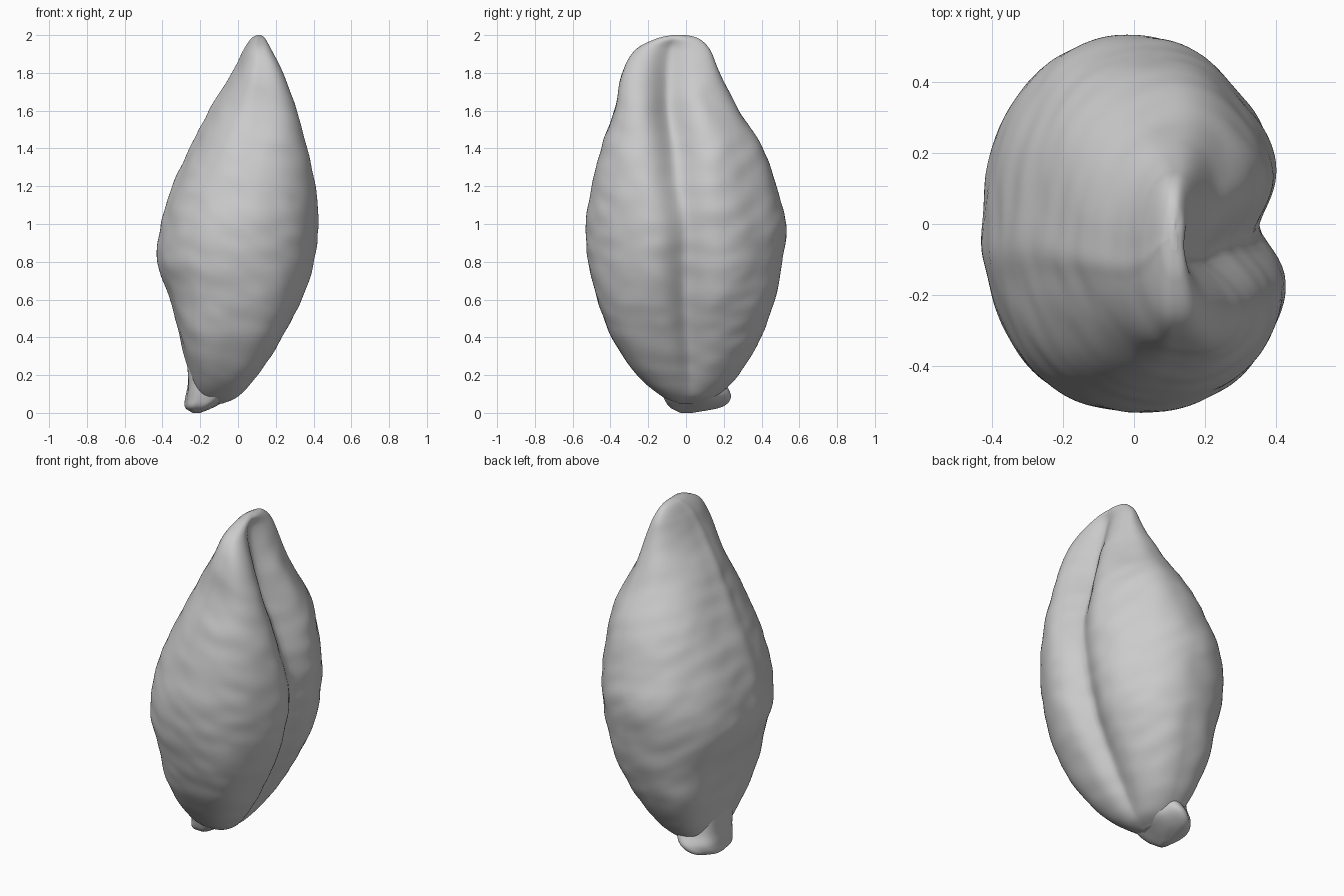
import bpy
import bmesh
import math
from mathutils import Vector, noise

default = bpy.data.objects.get("Cube")
if default:
    bpy.data.objects.remove(default, do_unlink=True)

# One matte grey for the whole seed
grey = bpy.data.materials.new("seed grey")
grey.use_nodes = True
colour = (0.6, 0.6, 0.6, 1)
grey.diffuse_color = colour
shader = grey.node_tree.nodes["Principled BSDF"]
shader.inputs["Base Color"].default_value = colour
shader.inputs["Roughness"].default_value = 0.8


def spline(rows, t):
    """Smooth interpolation through the rows, t from 0 to 1."""
    last = len(rows) - 1
    s = t * last
    i = min(int(s), last - 1)
    f = s - i
    a, b, c, d = (rows[min(max(i + k, 0), last)] for k in (-1, 0, 1, 2))
    return [0.5 * (2 * q + (r - p) * f + (2 * p - 5 * q + 4 * r - u) * f ** 2
                   + (3 * q - p - 3 * r + u) * f ** 3)
            for p, q, r, u in zip(a, b, c, d)]


def power(v, e):
    return math.copysign(abs(v) ** e, v)


def loft(name, rows, shape, rings, sides):
    """Skin rings given as z, x min, x max, y min, y max."""
    bm = bmesh.new()
    loops = []
    for i in range(rings + 1):
        row = spline(rows, i / rings)
        z, x0, x1, y0, y1 = row[:5]
        mid = Vector(((x0 + x1) / 2, (y0 + y1) / 2, z))
        loop = []
        for j in range(sides):
            a = math.tau * j / sides
            # The creased side grows squarer towards the tip
            squarer = 0.17 * min(1, max(0, z - 0.9)) if math.cos(a) > 0 else 0
            e = 0.93 - squarer
            p = mid + Vector((power(math.cos(a), e) * (x1 - x0) / 2,
                              power(math.sin(a), e) * (y1 - y0) / 2, 0))
            loop.append(bm.verts.new(shape(p, mid, a, row)))
        loops.append(loop)
    for low, high in zip(loops, loops[1:]):
        for j in range(sides):
            k = (j + 1) % sides
            bm.faces.new((low[j], low[k], high[k], high[j]))
    bm.faces.new(loops[0][::-1])
    bm.faces.new(loops[-1])
    mesh = bpy.data.meshes.new(name)
    bm.to_mesh(mesh)
    bm.free()
    mesh.materials.append(grey)
    obj = bpy.data.objects.new(name, mesh)
    bpy.context.collection.objects.link(obj)
    for other in bpy.context.selected_objects:
        other.select_set(False)
    obj.select_set(True)
    bpy.context.view_layer.objects.active = obj
    bpy.ops.object.shade_smooth_by_angle(angle=math.radians(60))


def wrinkle(p):
    """Fine cross wrinkles over broader dents."""
    fine = noise.noise(Vector((p.x * 7, p.y * 7, p.z * 11 + p.x * 4)))
    broad = noise.noise(Vector((p.x * 4, p.y * 4, p.z * 3)) + Vector((7, 3, 1)))
    return 0.006 * fine + 0.006 * broad


def bell(d, width):
    return math.exp(-(d / width) ** 2)


# Fullness of each quarter of the husk, from the +x +y quarter round:
# near the base, at the middle and near the tip
quarters = [
    (0, -0.045, -0.03),
    (0.045, 0.012, -0.005),
    (0.035, 0.005, -0.015),
    (0.035, 0, 0.03),
]


def fullness(a, z):
    low, middle, high = quarters[int(a / math.tau * 4) % 4]
    amount = (low * bell(z - 0.42, 0.28) + middle * bell(z - 1.05, 0.4)
              + high * bell(z - 1.65, 0.3))
    return amount * math.sin(2 * a) ** 2


def seed_shape(p, mid, a, row):
    crease_y, depth, width = row[5:]
    size = min(1, max(0, (row[4] - row[3]) / 0.8))
    out = (p - mid).normalized()
    # Lengthwise corner along the smooth side
    corner = 0.008 * bell(a - math.radians(187), 0.12)
    p = p + out * (size * (corner + wrinkle(p)) + fullness(a, p.z))
    # Deep crease between the lobes, steep at the front and sloping behind
    if math.cos(a) > 0:
        dy = p.y - crease_y
        across = abs(dy) / (width * (1.4 if dy > 0 else 1))
        p.x -= depth * math.exp(-across ** 1.6) * math.cos(a) ** 0.5
    return p


def stalk_shape(p, mid, a, row):
    return p + (p - mid) * 0.05 * math.sin(5 * a + p.z * 9)


# Seed body: z, x min, x max, y min, y max, crease y, crease depth, crease width
body = [
    (0.05, -0.16, -0.08, -0.04, 0.06, 0.02, 0, 0.05),
    (0.09, -0.21, 0.01, -0.13, 0.16, 0.02, 0.01, 0.05),
    (0.2, -0.25, 0.11, -0.26, 0.28, 0.02, 0.04, 0.06),
    (0.4, -0.30, 0.24, -0.39, 0.40, 0.01, 0.07, 0.07),
    (0.6, -0.35, 0.35, -0.47, 0.47, 0, 0.09, 0.08),
    (0.8, -0.42, 0.43, -0.52, 0.51, 0, 0.11, 0.10),
    (1.0, -0.40, 0.45, -0.53, 0.53, 0, 0.10, 0.10),
    (1.2, -0.34, 0.44, -0.50, 0.48, -0.04, 0.11, 0.10),
    (1.4, -0.25, 0.40, -0.45, 0.41, -0.06, 0.13, 0.10),
    (1.6, -0.15, 0.33, -0.38, 0.28, -0.09, 0.13, 0.09),
    (1.8, -0.03, 0.25, -0.34, 0.18, -0.09, 0.10, 0.09),
    (1.92, 0.03, 0.19, -0.27, 0.13, -0.08, 0.06, 0.08),
    (1.98, 0.07, 0.15, -0.16, 0.07, -0.06, 0.01, 0.06),
    (2.0, 0.10, 0.12, -0.07, 0, -0.04, 0, 0.05),
]
loft("seed_body", body, seed_shape, 130, 160)

# Stalk scar flowing into the lower end
stalk = [
    (0, -0.24, -0.20, -0.03, 0.03),
    (0.03, -0.28, -0.13, -0.09, 0.18),
    (0.08, -0.28, -0.05, -0.12, 0.23),
    (0.15, -0.27, -0.01, -0.14, 0.21),
    (0.26, -0.27, 0, -0.15, 0.18),
    (0.42, -0.27, -0.05, -0.08, 0.09),
]
loft("stalk_scar", stalk, stalk_shape, 30, 64)
